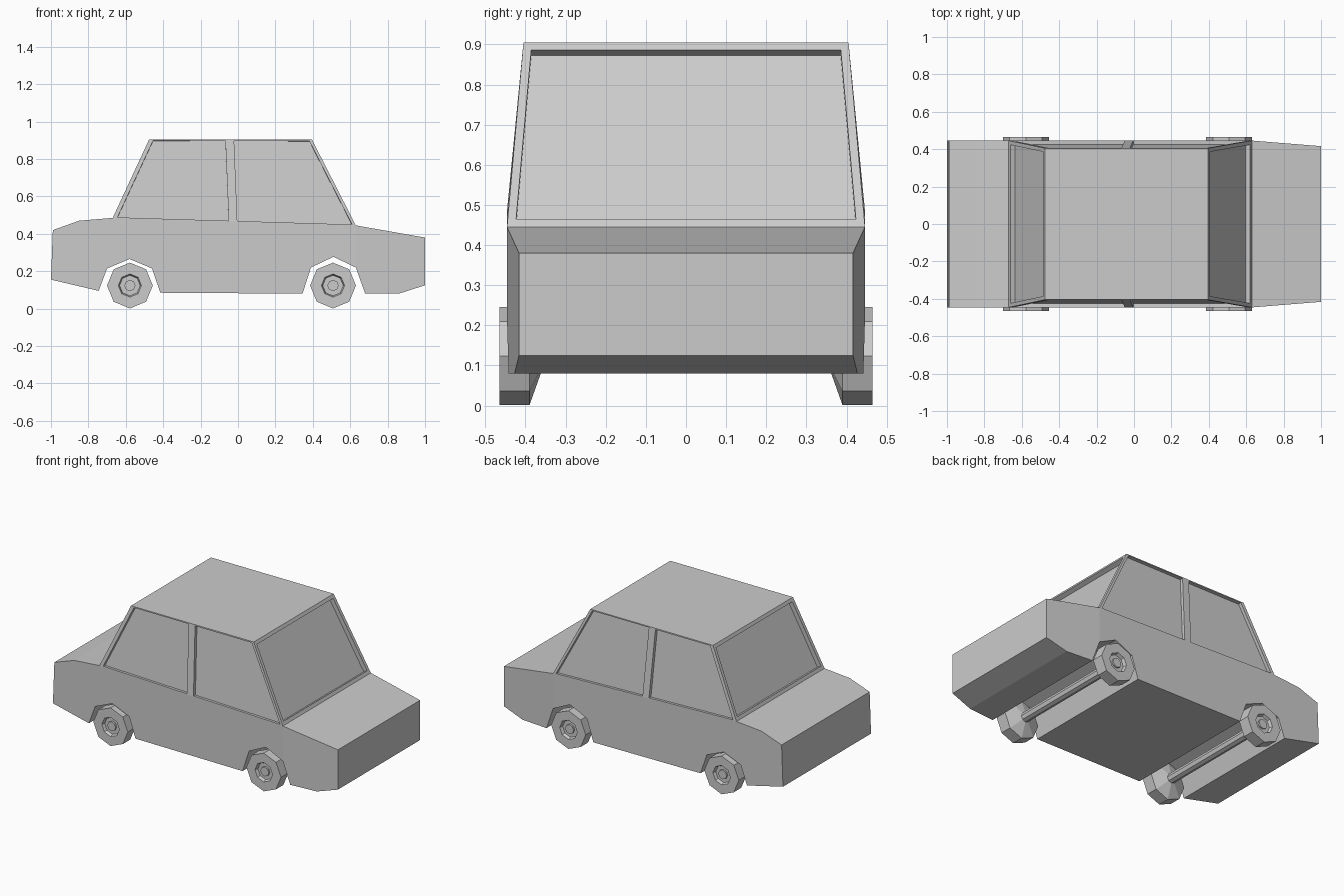
import bpy, bmesh, math
from mathutils import Vector

if "Cube" in bpy.data.objects:
    bpy.data.objects.remove(bpy.data.objects["Cube"])


def finish(name, bm):
    bmesh.ops.remove_doubles(bm, verts=bm.verts, dist=0.0005)
    bmesh.ops.recalc_face_normals(bm, faces=bm.faces)
    mesh = bpy.data.meshes.new(name)
    bm.to_mesh(mesh)
    bm.free()
    obj = bpy.data.objects.new(name, mesh)
    bpy.context.collection.objects.link(obj)
    return obj


# Lower body: side profile across the full width, nose narrowing forward
profile = [(.63, .445), (1, .38), (1, .125), (.86, .08), (.68, .08),
           (.63, .22), (.51, .277), (.39, .22), (.345, .08), (-.415, .085),
           (-.46, .215), (-.58, .265), (-.70, .215), (-.745, .095),
           (-1, .155), (-.99, .42), (-.85, .47), (-.67, .485)]
n = len(profile)
bm = bmesh.new()
sides = []
for s in (-1, 1):
    vs = []
    for x, z in profile:
        y = .446 * (1 - .067 * max(0, x - .63) / .37)
        vs.append(bm.verts.new((x, s * y, z)))
    sides.append(vs)
    bm.faces.new(vs[:6])
    bm.faces.new(vs[5:] + vs[:1])
for i in range(n - 1):          # left open beneath the cabin
    a, b = sides
    bm.faces.new((a[i], a[i + 1], b[i + 1], b[i]))
finish("lower_body", bm)


# Cabin: four walls with recessed panes, and a roof
def pane(bm, quad, left, right, bottom, top, depth):
    """quad = bottom-left, bottom-right, top-right, top-left seen from outside"""
    a, b, c, d = quad

    def at(u, v):
        return a.lerp(b, u).lerp(d.lerp(c, u), v)
    wb, wt = (b - a).length, (c - d).length
    h = (d - a).length
    v0, v1 = bottom / h, 1 - top / h
    inner = [at(left / wb, v0), at(1 - right / wb, v0),
             at(1 - right / wt, v1), at(left / wt, v1)]
    inward = -(b - a).cross(d - a).normalized() * depth
    rings = [[bm.verts.new(p) for p in r]
             for r in (quad, inner, [p + inward for p in inner])]
    for r, q in zip(rings, rings[1:]):
        for i in range(4):
            j = (i + 1) % 4
            bm.faces.new((r[i], r[j], q[j], q[i]))
    bm.faces.new(rings[-1])


def low(t, s):
    return Vector((-.67, s * .446, .485)).lerp(Vector((.63, s * .446, .445)), t)


def high(t, s):
    return Vector((-.475, s * .405, .905)).lerp(Vector((.395, s * .405, .905)), t)


bm = bmesh.new()
P = .495
for t0, t1, m0, m1 in ((0, P, .024, .023), (P, 1, .023, .018)):
    pane(bm, [low(t0, -1), low(t1, -1), high(t1, -1), high(t0, -1)],
         m0, m1, .004, .008, .02)
    pane(bm, [low(t1, 1), low(t0, 1), high(t0, 1), high(t1, 1)],
         m1, m0, .004, .008, .02)
for t, s in ((1, -1), (0, 1)):      # windscreen and rear window
    pane(bm, [low(t, s), low(t, -s), high(t, -s), high(t, s)],
         .021, .021, .022, .022, .028)
bm.faces.new([bm.verts.new(high(t, s)) for t, s in ((0, -1), (1, -1), (1, 1), (0, 1))])
finish("cabin", bm)


# Wheels and axles: eight-sided turned profiles (radius, y)
def lathe(name, points, x, mirror=1):
    bm = bmesh.new()
    rings = []
    for r, y in points:
        rings.append([bm.verts.new((x + r * math.cos(k * math.pi / 4), mirror * y,
                                    .1235 + r * math.sin(k * math.pi / 4)))
                      for k in range(8)])
    for p, q in zip(rings, rings[1:]):
        for k in range(8):
            j = (k + 1) % 8
            bm.faces.new((p[k], p[j], q[j], q[k]))
    bm.faces.new(rings[0])
    bm.faces.new(rings[-1])
    finish(name, bm)


wheel = [(.03, .357), (.1225, .39), (.1225, .465), (.062, .465),
         (.055, .445), (.03, .445), (.03, .456)]
for label, x in (("rear", -.578), ("front", .508)):
    lathe(label + "_axle", [(.03, -.36), (.03, .36)], x)
    for side, s in (("right", -1), ("left", 1)):
        lathe(f"{label}_{side}_wheel", wheel, x, s)
